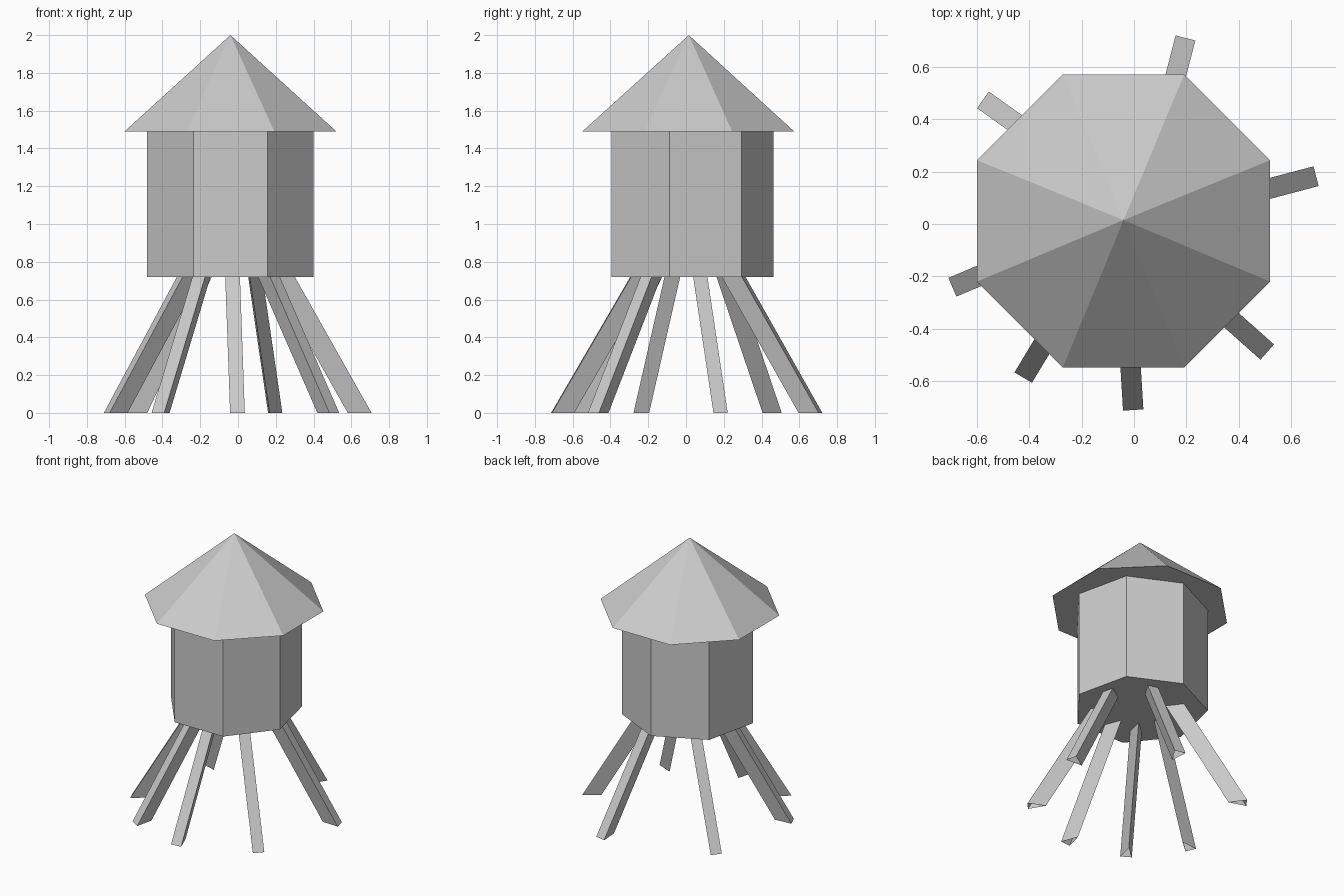
import bpy, bmesh, math
from mathutils import Vector

if "Cube" in bpy.data.objects:
    bpy.data.objects.remove(bpy.data.objects["Cube"])

CX, CY = -0.04, 0.012      # axis of tank and roof
Z_BODY, Z_ROOF, Z_TOP = 0.72, 1.49, 2.0


def make_object(name, bm):
    bmesh.ops.recalc_face_normals(bm, faces=bm.faces)
    mesh = bpy.data.meshes.new(name)
    bm.to_mesh(mesh)
    bm.free()
    obj = bpy.data.objects.new(name, mesh)
    bpy.context.collection.objects.link(obj)
    return obj


def ring(bm, sides, radius, z, start):
    return [bm.verts.new((CX + radius * math.cos(start + math.tau * i / sides),
                          CY + radius * math.sin(start + math.tau * i / sides), z))
            for i in range(sides)]


def bridge(bm, a, b):
    n = len(a)
    for i in range(n):
        j = (i + 1) % n
        bm.faces.new((a[i], a[j], b[j], b[i]))


# seven-sided tank body, one corner to the back
bm = bmesh.new()
low = ring(bm, 7, 0.452, Z_BODY, math.pi / 2)
high = ring(bm, 7, 0.452, Z_ROOF, math.pi / 2)
bridge(bm, low, high)
bm.faces.new(low)
bm.faces.new(high)
make_object("tank_body", bm)

# eight-sided pointed roof with a flat underside
bm = bmesh.new()
eave = ring(bm, 8, 0.607, Z_ROOF, math.pi / 8)
apex = bm.verts.new((CX, CY + 0.003, Z_TOP))
for i in range(8):
    bm.faces.new((eave[i], eave[(i + 1) % 8], apex))
bm.faces.new(eave)
make_object("roof", bm)


# splayed legs: triangular section, flat side out, ridge inward
def leg(name, x, y, angle, travel=0.42, width=0.078, depth=0.12):
    out = Vector((math.cos(angle), math.sin(angle), 0))
    side = Vector((-out.y, out.x, 0)) * width / 2
    foot = Vector((x, y, 0))
    rise = Vector((0, 0, Z_BODY)) - out * travel
    bm = bmesh.new()
    section = (foot + side, foot - side, foot - out * depth)
    bridge(bm, [bm.verts.new(p) for p in section],
           [bm.verts.new(p + rise) for p in section])
    make_object(name, bm)


# outer foot position and lean direction of each leg
for name, x, y, deg in (
        ("front_leg", -0.003, -0.712, -86.5),
        ("front_right_leg", 0.51, -0.49, -41.6),
        ("right_leg", 0.697, 0.183, 14.8),
        ("back_leg", 0.197, 0.712, 75.5),
        ("back_left_leg", -0.578, 0.475, 144.5),
        ("left_leg", -0.695, -0.242, 203.0),
        ("front_left_leg", -0.424, -0.588, 239.0)):
    leg(name, x, y, math.radians(deg))
